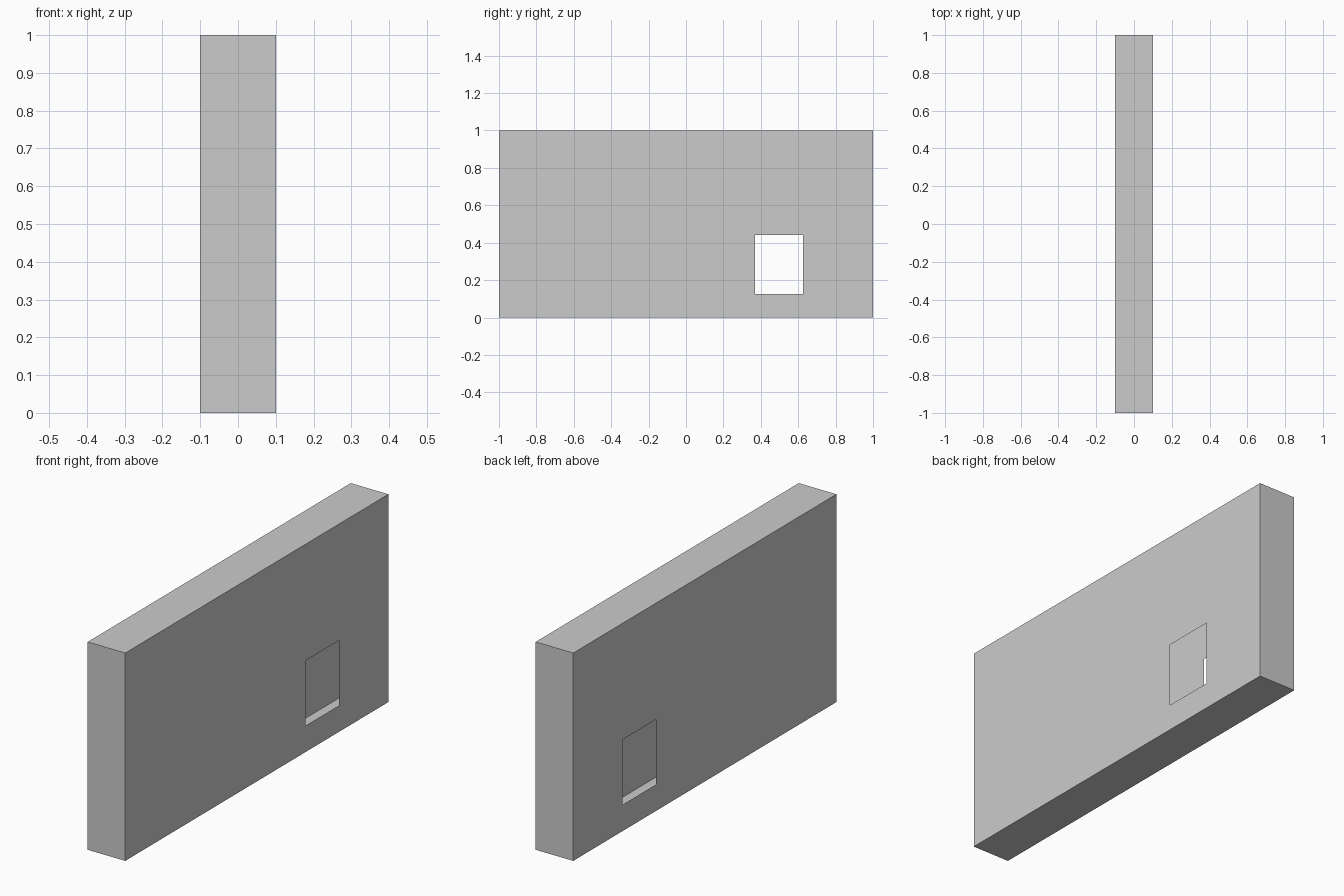
import bpy, bmesh
from mathutils import Vector

if "Cube" in bpy.data.objects:
    bpy.data.objects.remove(bpy.data.objects["Cube"])

# Overall wall size and window opening (y and z ranges)
SIZE = Vector((0.2, 2.0, 1.0))
WIN_Y = (0.37, 0.625)
WIN_Z = (0.127, 0.44)

# Hollow box shell standing on the ground
bm = bmesh.new()
bmesh.ops.create_cube(bm, size=1)
bmesh.ops.scale(bm, vec=SIZE, verts=bm.verts)
bmesh.ops.translate(bm, vec=(0, 0, SIZE.z / 2), verts=bm.verts)


def slice_shell(point, normal):
    geom = bm.verts[:] + bm.edges[:] + bm.faces[:]
    bmesh.ops.bisect_plane(bm, geom=geom, plane_co=point, plane_no=normal)


# Loop cuts along the borders of the opening
for y in WIN_Y:
    slice_shell((0, y, 0), (0, 1, 0))
for z in WIN_Z:
    slice_shell((0, 0, z), (0, 0, 1))


# Open the window in both broad sides; the shell has no reveals
def in_window(face):
    c = face.calc_center_median()
    return (abs(face.normal.x) > 0.9 and WIN_Y[0] < c.y < WIN_Y[1]
            and WIN_Z[0] < c.z < WIN_Z[1])


bm.normal_update()
bmesh.ops.delete(bm, geom=[f for f in bm.faces if in_window(f)], context='FACES')

mesh = bpy.data.meshes.new("wall_with_window")
bm.to_mesh(mesh)
bm.free()
wall = bpy.data.objects.new("wall_with_window", mesh)
bpy.context.collection.objects.link(wall)
